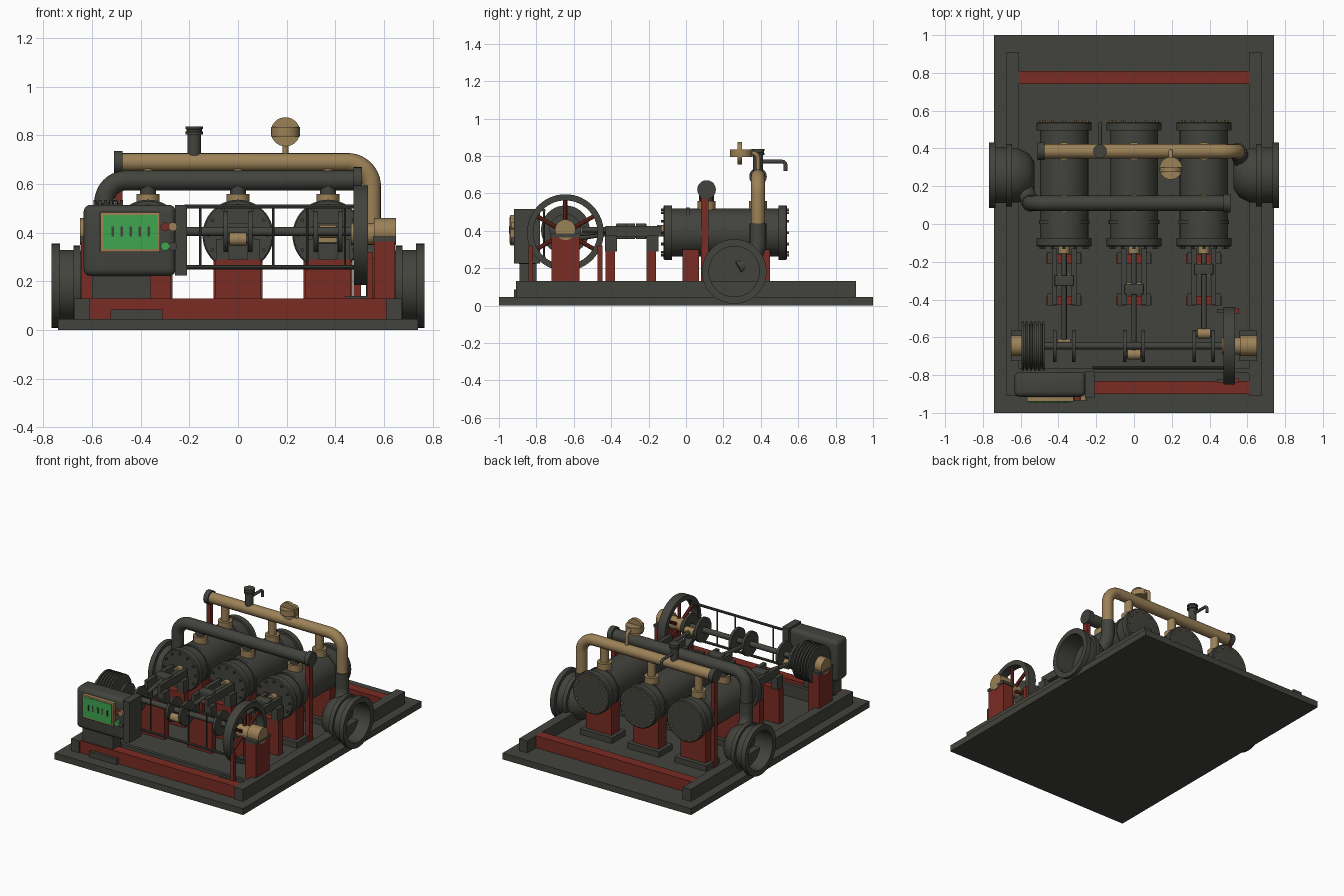
import bpy, bmesh, math
from mathutils import Vector

old = bpy.data.objects.get("Cube")
if old:
    bpy.data.objects.remove(old, do_unlink=True)


def material(name, rgb):
    m = bpy.data.materials.new(name)
    m.use_nodes = True
    m.diffuse_color = (*rgb, 1)
    m.node_tree.nodes["Principled BSDF"].inputs["Base Color"].default_value = (*rgb, 1)
    return m


IRON = material("dark iron", (0.055, 0.057, 0.047))
RED = material("red paint", (0.19, 0.025, 0.016))
BRASS = material("aged brass", (0.33, 0.22, 0.095))
GREEN = material("screen green", (0.05, 0.38, 0.08))
X, Y, Z = Vector((1, 0, 0)), Vector((0, 1, 0)), Vector((0, 0, 1))
parts = []


def finish(name, bm, mat, smooth=True):
    me = bpy.data.meshes.new(name)
    bm.to_mesh(me)
    bm.free()
    me.materials.append(mat)
    ob = bpy.data.objects.new(name, me)
    bpy.context.collection.objects.link(ob)
    if smooth:
        parts.append(ob)
    return ob


def box(name, mat, xs, ys, zs, bevel=0):
    bm = bmesh.new()
    bmesh.ops.create_cube(bm, size=1)
    for v in bm.verts:
        v.co = [a[0] if c < 0 else a[1] for a, c in zip((xs, ys, zs), v.co)]
    if bevel:
        bmesh.ops.bevel(bm, geom=bm.edges[:], offset=bevel, segments=4, profile=0.5, affect='EDGES')
    return finish(name, bm, mat, bevel > 0)


def lathe(name, mat, prof, loc, axis, seg=40):
    """Revolve (radius, distance) points about an axis starting at loc."""
    bm = bmesh.new()
    vs = [bm.verts.new((r, 0, t)) for r, t in prof]
    es = [bm.edges.new(p) for p in zip(vs, vs[1:])]
    bmesh.ops.spin(bm, geom=vs + es, cent=(0, 0, 0), axis=Z, angle=math.tau, steps=seg)
    bmesh.ops.remove_doubles(bm, verts=bm.verts, dist=1e-5)
    bmesh.ops.recalc_face_normals(bm, faces=bm.faces)
    bm.transform(axis.to_track_quat('Z', 'Y').to_matrix().to_4x4())
    bmesh.ops.translate(bm, verts=bm.verts, vec=loc)
    return finish(name, bm, mat)


def rod(name, mat, a, b, r, seg=20):
    a, b = Vector(a), Vector(b)
    d = b - a
    return lathe(name, mat, [(0, 0), (r, 0), (r, d.length), (0, d.length)], a, d, seg)


def elbow_pipe(name, mat, a, corner, b, r, bend):
    """Round pipe from a to b with a curved corner."""
    a, c, b = Vector(a), Vector(corner), Vector(b)
    u, w = (a - c).normalized(), (b - c).normalized()
    pts = [a]
    for i in range(11):
        t = i / 10 * math.pi / 2
        pts.append(c + bend * (u * (1 - math.sin(t)) + w * (1 - math.cos(t))))
    pts.append(b)
    cu = bpy.data.curves.new(name, 'CURVE')
    cu.dimensions = '3D'
    cu.bevel_depth, cu.bevel_resolution, cu.use_fill_caps = r, 6, True
    sp = cu.splines.new('POLY')
    sp.points.add(len(pts) - 1)
    for p, co in zip(sp.points, pts):
        p.co = (*co, 1)
    cu.materials.append(mat)
    bpy.context.collection.objects.link(bpy.data.objects.new(name, cu))


# Base plate and frame
F = 0.045
box("base_plate", IRON, (-0.74, 0.74), (-1, 1), (0, F))
for s in (-1, 1):
    box("side_rail", IRON, sorted((s * 0.61, s * 0.675)), (-0.91, 0.91), (F, 0.13))
box("front_beam", RED, (-0.61, 0.61), (-0.9, -0.83), (F, 0.13))
box("back_beam", RED, (-0.61, 0.61), (0.74, 0.81), (F, 0.13))
box("inner_beam", IRON, (-0.61, 0.61), (-0.79, -0.765), (F, 0.13))
box("front_step", IRON, (-0.525, -0.31), (-0.92, -0.89), (F, 0.085))

# Three cylinders with their running gear
SH, CY, CZ = -0.645, 0.405, 0.39
ENDS = [(0, 0), (0.14, 0), (0.146, 0.006), (0.146, 0.045), (0.128, 0.045), (0.128, 0.12),
        (0.134, 0.12), (0.134, 0.14), (0.128, 0.14)]
PROFILE = ENDS + [(r, 0.66 - t) for r, t in reversed(ENDS)]
for cx, pin, head in ((-0.37, -0.635, -0.3), (0, -0.69, -0.345), (0.37, -0.58, -0.24)):
    lathe("cylinder", IRON, PROFILE, (cx, -0.12, CZ), Y, 48)
    for i in range(12):
        a = i * math.tau / 12
        bx, bz = cx + 0.122 * math.cos(a), CZ + 0.122 * math.sin(a)
        rod("rear_bolt", BRASS, (bx, 0.53, bz), (bx, 0.55, bz), 0.008, 6)
        rod("front_bolt", IRON, (bx, -0.133, bz), (bx, -0.11, bz), 0.008, 6)
    for y0 in (-0.02, 0.36):
        box("cylinder_foot", IRON, (cx - 0.125, cx + 0.125), (y0 - 0.03, y0 + 0.12), (F, 0.085))
        box("cylinder_pedestal", RED, (cx - 0.1, cx + 0.1), (y0, y0 + 0.09), (0.08, 0.3))
    # Crosshead guide on stands
    for y0 in (-0.43, -0.21):
        box("guide_stand", RED, (cx - 0.095, cx + 0.095), (y0, y0 + 0.05), (F, 0.29))
        for s in (-1, 1):
            box("guide_bracket", IRON, sorted((cx + s * 0.04, cx + s * 0.09)),
                (y0 - 0.002, y0 + 0.062), (0.29, 0.375))
    for s in (-1, 1):
        box("guide_bar", IRON, sorted((cx + s * 0.038, cx + s * 0.065)), (-0.43, -0.13), (0.37, 0.425))
        lathe("crank_web", IRON, [(0, 0), (0.085, 0), (0.085, 0.018), (0, 0.018)],
              (cx + s * 0.05 - 0.009, SH, CY), X, 32)
    box("crosshead", IRON, (cx - 0.05, cx + 0.05), (head - 0.028, head + 0.028), (0.355, 0.44), 0.006)
    box("crosshead_shoe", BRASS, (cx - 0.036, cx + 0.036), (head - 0.034, head + 0.034), (0.36, 0.39))
    pz = CY - math.sqrt(max(0.055 ** 2 - (pin - SH) ** 2, 0))
    rod("crank_pin", IRON, (cx - 0.05, pin, pz), (cx + 0.05, pin, pz), 0.018)
    rod("big_end_bearing", BRASS, (cx - 0.035, pin, pz), (cx + 0.035, pin, pz), 0.027)
    rod("connecting_rod", IRON, (cx, pin, pz), (cx, head, 0.405), 0.014)
    rod("piston_rod", IRON, (cx, head, 0.4), (cx, -0.1, 0.4), 0.014)
    rod("gland", BRASS, (cx, -0.155, 0.4), (cx, -0.1, 0.4), 0.03)
    # Branches up to both manifolds
    rod("steam_branch", BRASS, (cx, 0.385, 0.5), (cx, 0.385, 0.69), 0.028)
    rod("exhaust_branch", IRON, (cx, 0.11, 0.5), (cx, 0.11, 0.615), 0.033)
    for y in (0.11, 0.385):
        rod("branch_collar", BRASS, (cx, y, 0.505), (cx, y, 0.56), 0.048)

# Crankshaft, bearings and drum
rod("crankshaft", IRON, (-0.64, SH, CY), (0.64, SH, CY), 0.019)
for s in (-1, 1):
    box("bearing_pedestal", RED, sorted((s * 0.56, s * 0.645)), (-0.72, -0.57), (F, 0.37))
    box("bearing_cap", IRON, sorted((s * 0.555, s * 0.65)), (-0.725, -0.565), (0.365, 0.385))
    rod("bearing", BRASS, (s * 0.56, SH, CY), (s * 0.65, SH, CY), 0.055, 28)
groove = [(0, 0)]
for i in range(6):
    t = i * 0.022
    groove += [(0.13, t), (0.13, t + 0.012), (0.115, t + 0.013), (0.115, t + 0.021)]
lathe("grooved_drum", IRON, groove[:-2] + [(0, 0.122)], (-0.595, SH, CY), X)

# Flywheel
rim = [(0.172, 0), (0.205, 0), (0.205, 0.06), (0.172, 0.06), (0.172, 0)]
lathe("flywheel_rim", IRON, rim, (0.475, SH, 0.39), X, 56)
rod("flywheel_hub", BRASS, (0.465, SH, 0.395), (0.56, SH, 0.395), 0.045)
for i in range(6):
    a = i * math.tau / 6
    rod("flywheel_spoke", RED, (0.505, SH, 0.39),
        (0.505, SH + 0.18 * math.sin(a), 0.39 + 0.18 * math.cos(a)), 0.012, 10)
for y in (-0.83, -0.46):
    box("flywheel_guard_post", RED, (0.53, 0.555), (y - 0.013, y + 0.013), (F, 0.32))
    box("flywheel_guard_arm", IRON, (0.44, 0.55), (y - 0.01, y + 0.01), (F, 0.14))

# Guard railing
for z in (0.258, 0.508):
    rod("guard_rail", IRON, (-0.22, -0.76, z), (0.49, -0.76, z), 0.009, 10)
for x in (-0.155, 0.145, 0.285, 0.44):
    rod("guard_upright", IRON, (x, -0.76, 0.255), (x, -0.76, 0.51), 0.005, 8)

# Control cabinet
box("cabinet", IRON, (-0.635, -0.255), (-0.915, -0.785), (0.222, 0.515), 0.03)
box("cabinet_side_plate", IRON, (-0.26, -0.21), (-0.92, -0.78), (0.225, 0.515))
box("cabinet_stand", IRON, (-0.6, -0.36), (-0.89, -0.8), (F, 0.24))
box("screen_frame", BRASS, (-0.567, -0.32), (-0.94, -0.91), (0.32, 0.485), 0.004)
box("screen", GREEN, (-0.552, -0.333), (-0.944, -0.936), (0.333, 0.474))
for i in range(5):
    x = -0.52 + i * 0.037
    box("level_bar", IRON, (x, x + 0.01), (-0.947, -0.943), (0.385, 0.425))
for x, z, mat in ((-0.3, 0.425, RED), (-0.3, 0.345, GREEN), (-0.268, 0.425, BRASS), (-0.268, 0.345, IRON)):
    rod("cabinet_knob", mat, (x, -0.935, z), (x, -0.9, z), 0.018)

# Large side ports, hollow at the outer end
PORT = [(0, 0), (0.07, 0), (0.115, 0.03), (0.145, 0.09), (0.145, 0.12), (0.165, 0.12), (0.165, 0.15),
        (0.148, 0.15), (0.148, 0.205), (0.173, 0.205), (0.173, 0.24), (0.135, 0.24), (0.135, 0.1), (0, 0.1)]
for s in (-1, 1):
    lathe("side_port", IRON, PORT, (s * 0.527, 0.258, 0.182), X * s, 48)

# Steam manifold
elbow_pipe("steam_manifold", BRASS, (-0.5, 0.385, 0.69), (0.55, 0.385, 0.69), (0.55, 0.385, 0.42), 0.038, 0.1)
elbow_pipe("steam_inlet", IRON, (0.55, 0.385, 0.44), (0.55, 0.385, 0.26), (0.6, 0.27, 0.2), 0.045, 0.08)
rod("steam_end_flange", IRON, (-0.51, 0.385, 0.69), (-0.475, 0.385, 0.69), 0.047)
box("steam_pipe_post", RED, (-0.505, -0.475), (0.37, 0.4), (F, 0.66))

# Exhaust manifold
elbow_pipe("exhaust_manifold", IRON, (0.5, 0.11, 0.615), (-0.55, 0.11, 0.615), (-0.55, 0.11, 0.4), 0.041, 0.09)
elbow_pipe("exhaust_outlet", IRON, (-0.55, 0.11, 0.42), (-0.55, 0.11, 0.26), (-0.6, 0.25, 0.2), 0.045, 0.08)
rod("exhaust_end_flange", IRON, (0.475, 0.11, 0.62), (0.51, 0.11, 0.62), 0.05)
box("exhaust_pipe_post", RED, (0.475, 0.505), (0.08, 0.12), (F, 0.58))

# Relief valve with spout
lathe("relief_valve", IRON, [(0, 0), (0.027, 0), (0.027, 0.09), (0.036, 0.09), (0.036, 0.1), (0.031, 0.102),
      (0.031, 0.11), (0.036, 0.112), (0.036, 0.122), (0, 0.122)], (-0.18, 0.385, 0.715), Z, 28)
elbow_pipe("relief_spout", IRON, (-0.18, 0.385, 0.77), (-0.18, 0.532, 0.77), (-0.18, 0.532, 0.72), 0.01, 0.02)

# Brass governor made of crossed discs
rod("governor_face", BRASS, (0.195, 0.275, 0.815), (0.195, 0.3, 0.815), 0.06, 32)
rod("governor_disc", BRASS, (0.195, 0.295, 0.795), (0.195, 0.295, 0.835), 0.06, 32)
elbow_pipe("governor_stem", BRASS, (0.195, 0.3, 0.815), (0.195, 0.385, 0.815), (0.195, 0.385, 0.7), 0.012, 0.03)

# Smooth shading with sharp edges kept
bpy.ops.object.select_all(action='DESELECT')
for ob in parts:
    ob.select_set(True)
bpy.context.view_layer.objects.active = parts[0]
bpy.ops.object.shade_smooth_by_angle(angle=math.radians(35))
